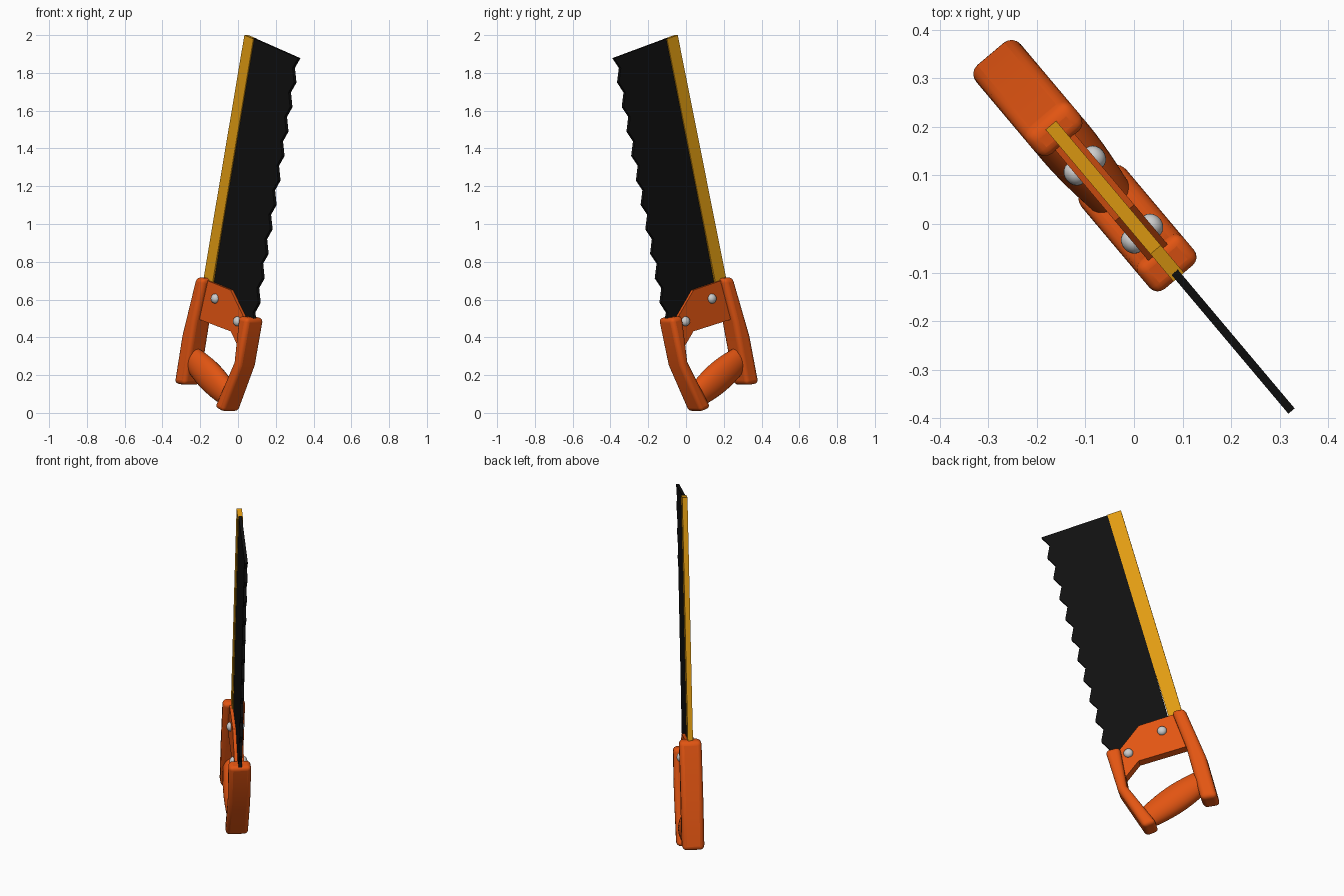
import bpy, bmesh, math
from mathutils import Vector, Matrix

cube = bpy.data.objects.get("Cube")
if cube:
    bpy.data.objects.remove(cube, do_unlink=True)

# The saw stands in a vertical plane turned about z
TURN = Matrix.Rotation(math.radians(-49.9), 4, 'Z')


def material(name, rgb, rough=0.5):
    m = bpy.data.materials.new(name)
    m.use_nodes = True
    m.diffuse_color = (*rgb, 1)
    node = m.node_tree.nodes["Principled BSDF"]
    node.inputs["Base Color"].default_value = (*rgb, 1)
    node.inputs["Roughness"].default_value = rough
    return m


ORANGE = material("orange handle", (0.76, 0.09, 0.006))
GOLD = material("golden spine", (0.75, 0.33, 0.006))
BLACK = material("black blade", (0.005, 0.005, 0.005))
SILVER = material("silver rivet", (0.6, 0.6, 0.6))


def finish(name, bm, mat, bevel=0, smooth=False):
    bmesh.ops.recalc_face_normals(bm, faces=bm.faces)
    bm.transform(TURN)
    mesh = bpy.data.meshes.new(name)
    bm.to_mesh(mesh)
    bm.free()
    mesh.materials.append(mat)
    ob = bpy.data.objects.new(name, mesh)
    bpy.context.collection.objects.link(ob)
    if bevel:
        mod = ob.modifiers.new("rounding", 'BEVEL')
        mod.width = bevel
        mod.segments = 4
        mod.limit_method = 'ANGLE'
        mod.angle_limit = math.radians(35)
    if smooth:
        bpy.ops.object.select_all(action='DESELECT')
        ob.select_set(True)
        bpy.context.view_layer.objects.active = ob
        bpy.ops.object.shade_smooth_by_angle(angle=math.radians(40))
    return ob


def slab(name, outline, half, mat, bevel=0):
    """Outline in the saw's plane, given thickness both ways."""
    bm = bmesh.new()
    face = bm.faces.new([bm.verts.new((u, -half, z)) for u, z in outline])
    new = bmesh.ops.extrude_face_region(bm, geom=[face])["geom"]
    verts = [v for v in new if isinstance(v, bmesh.types.BMVert)]
    bmesh.ops.translate(bm, verts=verts, vec=(0, 2 * half, 0))
    return finish(name, bm, mat, bevel, bool(bevel))


# Toothed blade
TIP, PITCH, SLOPE, DEPTH = Vector((0.503, 1.878)), 0.1295, 0.252, 0.045
teeth = []
for k in range(11):
    z = TIP.y - PITCH * k
    u = TIP.x - SLOPE * PITCH * k
    teeth += [(u, z), (u - DEPTH, z - 0.4 * PITCH)]
slab("blade", [(0.13, 1.984)] + teeth + [(0.14, 0.5), (0.0, 0.48), (-0.21, 0.6)],
     0.0085, BLACK)

# Stiff spine along the back of the blade
slab("spine", [(0.069, 2.0), (0.143, 1.98), (-0.2, 0.66), (-0.28, 0.66)], 0.014, GOLD)

# Handle: cheek plate, rear post and front guard
slab("cheek_plate", [(-0.24, 0.705), (-0.2, 0.695), (-0.03, 0.65), (0.09, 0.49),
                     (0.07, 0.38), (0.04, 0.34), (-0.03, 0.432), (-0.31, 0.5)],
     0.026, ORANGE)
slab("rear_post", [(-0.283, 0.72), (-0.4, 0.41), (-0.463, 0.155), (-0.373, 0.147),
                   (-0.292, 0.48), (-0.213, 0.71)], 0.06, ORANGE, 0.024)
slab("front_guard", [(0.07, 0.515), (0.148, 0.5), (0.08, 0.25), (-0.06, 0.005),
                     (-0.13, 0.03), (0.03, 0.27)], 0.06, ORANGE, 0.022)

# Bulging oval grip between the two posts
bm = bmesh.new()
start, end = Vector((-0.075, 0, 0.09)), Vector((-0.375, 0, 0.29))
across = Vector((end.z - start.z, 0, start.x - end.x)).normalized()
rings, STEPS, SIDES = [], 10, 24
for i in range(STEPS + 1):
    t = i / STEPS
    swell = 0.78 + 0.22 * math.sin(math.pi * t)
    ring = []
    for s in range(SIDES):
        a = math.tau * s / SIDES
        p = start.lerp(end, t) + across * (0.083 * swell * math.cos(a))
        p.y = 0.06 * swell * math.sin(a)
        ring.append(bm.verts.new(p))
    rings.append(ring)
for a, b in zip(rings, rings[1:]):
    for s in range(SIDES):
        n = (s + 1) % SIDES
        bm.faces.new((a[s], a[n], b[n], b[s]))
bm.faces.new(rings[0])
bm.faces.new(rings[-1])
finish("grip", bm, ORANGE, smooth=True)

# Domed rivets on both cheeks
for place, u, z in (("upper", -0.157, 0.605), ("lower", 0.026, 0.485)):
    for side, y in (("left", 0.026), ("right", -0.026)):
        bm = bmesh.new()
        bmesh.ops.create_uvsphere(bm, u_segments=20, v_segments=12, radius=0.026)
        bm.transform(Matrix.Translation((u, y, z)) @ Matrix.Diagonal((1, 0.85, 1, 1)))
        finish(f"{place}_rivet_{side}", bm, SILVER, smooth=True)
